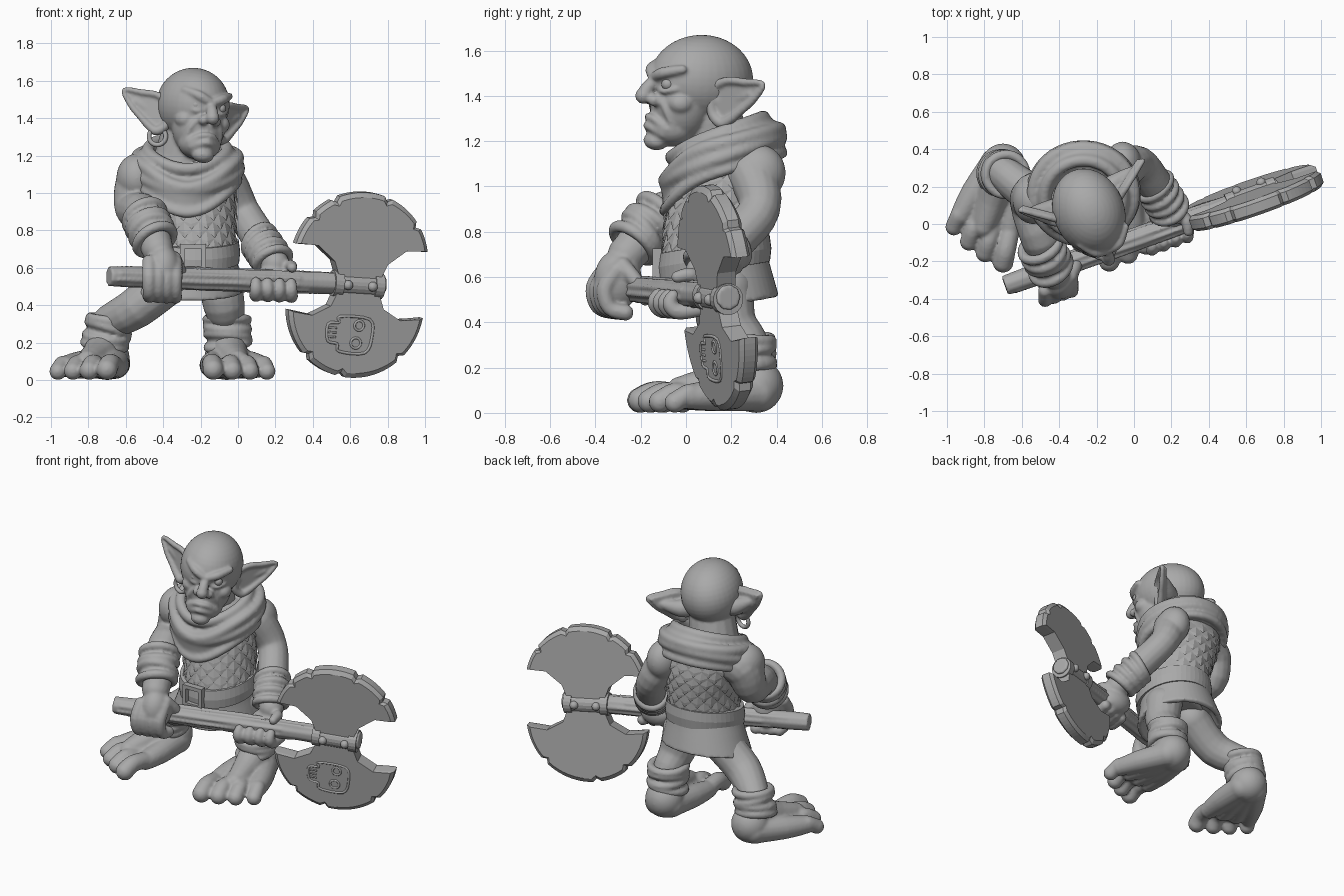
import bpy, bmesh, math, random
from mathutils import Vector as V, Matrix as M

random.seed(4)
cube = bpy.data.objects.get("Cube")
if cube:
    bpy.data.objects.remove(cube)

grey = bpy.data.materials.new("clay_grey")
grey.use_nodes = True
grey.diffuse_color = (0.4, 0.4, 0.4, 1)
grey.node_tree.nodes["Principled BSDF"].inputs["Base Color"].default_value = (0.4, 0.4, 0.4, 1)


def finish(name, bm, voxel=0.0, smooth=3, xf=None):
    """Turn a bmesh into an object; a voxel size blends its parts into one skin."""
    if xf:
        bm.transform(xf)
    bmesh.ops.recalc_face_normals(bm, faces=bm.faces)
    mesh = bpy.data.meshes.new(name)
    bm.to_mesh(mesh)
    bm.free()
    mesh.materials.append(grey)
    ob = bpy.data.objects.new(name, mesh)
    bpy.context.collection.objects.link(ob)
    if voxel:
        rem = ob.modifiers.new("blend", 'REMESH')
        rem.mode, rem.voxel_size, rem.use_smooth_shade = 'VOXEL', voxel, True
        sm = ob.modifiers.new("soften", 'SMOOTH')
        sm.factor, sm.iterations = 0.5, smooth
    return ob


def blob(bm, c, r):
    r = V((r, r, r)) if isinstance(r, float) else V(r)
    mat = M.Translation(c) @ M.Diagonal((*r, 1))
    bmesh.ops.create_uvsphere(bm, u_segments=36, v_segments=20, radius=1, matrix=mat)


def bridge(bm, rings, closed=False):
    n = len(rings[0])
    for i in range(len(rings) - (not closed)):
        a, b = rings[i], rings[(i + 1) % len(rings)]
        for j in range(n):
            k = (j + 1) % n
            bm.faces.new((a[j], a[k], b[k], b[j]))
    if not closed:
        bm.faces.new(rings[0])
        bm.faces.new(rings[-1])


def sweep(bm, pts, rad, closed=False, n=16, sub=4, ball=True):
    """Round tube through points, with a radius at each and ball or flat ends."""
    pts = [V(p) for p in pts]
    m = len(pts)
    rad = [rad] * m if isinstance(rad, float) else rad
    at = (lambda i: i % m) if closed else (lambda i: min(max(i, 0), m - 1))
    path = []
    for i in range(m if closed else m - 1):
        p0, p1, p2, p3 = (pts[at(i + k)] for k in (-1, 0, 1, 2))
        for t in (k / sub for k in range(sub)):
            p = p1 + (p2 - p0) * t / 2 + (p0 - 2.5 * p1 + 2 * p2 - p3 / 2) * t * t \
                + (p1 * 1.5 - p0 / 2 - p2 * 1.5 + p3 / 2) * t ** 3
            path.append((p, rad[i] * (1 - t) + rad[at(i + 1)] * t))
    if not closed:
        path.append((pts[-1], rad[-1]))
        for e in (0, -1) if ball else ():
            blob(bm, pts[e], float(rad[e]))
    rings, side, k = [], None, len(path)
    for i, (p, r) in enumerate(path):
        a, b = (path[(i - 1) % k][0], path[(i + 1) % k][0]) if closed else \
            (path[max(i - 1, 0)][0], path[min(i + 1, k - 1)][0])
        d = (b - a).normalized()
        side = d.orthogonal() if side is None else side - d * side.dot(d)
        side.normalize()
        up = d.cross(side)
        rings.append([bm.verts.new(p + r * (side * math.cos(w) + up * math.sin(w)))
                      for w in (math.tau * j / n for j in range(n))])
    bridge(bm, rings, closed)


def hoop(bm, c, axis, R, r):
    a = V(axis).normalized()
    u = a.orthogonal().normalized()
    w = a.cross(u)
    sweep(bm, [V(c) + R * (u * math.cos(t) + w * math.sin(t))
               for t in (math.tau * i / 14 for i in range(14))], r, closed=True, n=10, sub=2)


def wraps(name, p0, p1, R, r, n):
    """Uneven cloth strips wound round a limb."""
    bm, p0, p1 = bmesh.new(), V(p0), V(p1)
    for i in range(n):
        tilt = V([random.uniform(-0.16, 0.16) for _ in range(3)])
        hoop(bm, p0.lerp(p1, i / (n - 1)), (p1 - p0).normalized() + tilt, R, r)
    sweep(bm, [p0, p1], R, n=20, ball=False)
    finish(name, bm, 0.01, 2)


def loft(bm, rows, n=48, drape=0.0):
    """Rows of cx, cy, cz, rx, ry and slope of height along y."""
    rings = []
    for cx, cy, cz, rx, ry, sl in rows:
        ring = []
        for t in (math.tau * j / n for j in range(n)):
            y = ry * math.sin(t)
            ring.append(bm.verts.new((cx + rx * math.cos(t), cy + y,
                                      cz + sl * y - drape * max(0, -math.sin(t)) ** 3)))
        rings.append(ring)
    bridge(bm, rings)


# Legs with broad bare feet
def leg(side, s, heel, k, hip, knee):
    bm, heel = bmesh.new(), V(heel)
    f, o = V((s * k, -1, 0)).normalized(), V((s, k, 0)).normalized()
    pt = lambda a, b, z: heel + f * a + o * b + V((0, 0, z))
    ankle = pt(0.04, 0, 0.19)
    sweep(bm, [hip, knee, pt(0.03, 0, 0.29), ankle], [0.12, 0.112, 0.09, 0.09])
    blob(bm, pt(0, 0, 0.12), 0.12)
    sweep(bm, [ankle, pt(0.16, 0, 0.135), pt(0.34, 0, 0.1)], [0.1, 0.088, 0.06])
    for b, ln, r in ((-0.14, 0.49, 0.056), (-0.045, 0.47, 0.052), (0.045, 0.44, 0.049), (0.135, 0.39, 0.046)):
        sweep(bm, [pt(0, b * 0.3, 0.09), pt(0.18, b * 0.75, 0.08), pt(0.32, b, 0.072)], [0.085, 0.073, 0.056])
        sweep(bm, [pt(0.3, b, 0.075), pt(ln - 0.07, b * 1.08, 0.088), pt(ln, b * 1.12, r)], [r * 0.9, r * 0.95, r])
    finish(side + "_leg", bm, 0.01, 3)
    wraps(side + "_ankle_wraps", pt(0.04, 0, 0.19), pt(0.03, 0, 0.31).lerp(V(knee), 0.15), 0.108, 0.026, 4)


leg("right", -1, (-0.7, 0.31, 0), 0.32, (-0.35, 0.16, 0.54), (-0.545, 0.165, 0.385))
leg("left", 1, (-0.06, 0.31, 0), 0.17, (-0.1, 0.18, 0.55), (-0.075, 0.2, 0.4))

# Torso covered in diamond scales
body = [(-0.22, 0.12, 0.55, 0.2, 0.2, 0), (-0.22, 0.12, 0.7, 0.21, 0.22, 0), (-0.23, 0.14, 0.85, 0.215, 0.23, 0),
        (-0.255, 0.16, 1.0, 0.24, 0.235, 0), (-0.275, 0.17, 1.12, 0.25, 0.22, 0), (-0.27, 0.16, 1.22, 0.16, 0.16, 0)]
bm = bmesh.new()
loft(bm, body)
finish("torso", bm, 0.015, 3)


def skin(t, z, off):
    for a, b in zip(body, body[1:]):
        if a[2] <= z <= b[2]:
            c = [p + (q - p) * (z - a[2]) / (b[2] - a[2]) for p, q in zip(a, b)]
            return V((c[0] + (c[3] + off) * math.cos(t), c[1] + (c[4] + off) * math.sin(t), z))


bm = bmesh.new()
step, rise = math.tau / 17, 0.046
for row in range(9):
    for col in range(17):
        t, z = (col + row % 2 / 2) * step, 0.71 + row * rise
        rim = [bm.verts.new(skin(t + dt * step / 2, z + dz * rise, off))
               for dt, dz, off in ((0, 1, -0.002), (1, 0, 0.002), (0, -0.95, 0.012), (-1, 0, 0.002))]
        tip = bm.verts.new(skin(t, z - rise * 0.3, 0.011))
        for i in range(4):
            bm.faces.new((rim[i], rim[(i + 1) % 4], tip))
finish("scale_mail", bm)

# Skirt, belt and buckle
bm = bmesh.new()
loft(bm, [(-0.23, 0.13, 0.7, 0.215, 0.22, 0.16), (-0.245, 0.14, 0.6, 0.245, 0.235, 0.17),
          (-0.26, 0.15, 0.47, 0.285, 0.26, 0.18), (-0.26, 0.15, 0.465, 0.255, 0.23, 0.18),
          (-0.25, 0.15, 0.54, 0.21, 0.2, 0.18)])
finish("tunic_skirt", bm, 0.01, 3)
bm = bmesh.new()
loft(bm, [(-0.23, 0.125, z, r, r + 0.01, 0.17) for z, r in
          ((0.625, 0.205), (0.627, 0.236), (0.685, 0.242), (0.745, 0.234), (0.747, 0.205))])
finish("belt", bm).data.shade_flat()
bm = bmesh.new()
for x, z, w, h in ((0, 0.058, 0.14, 0.024), (0, -0.058, 0.14, 0.024), (0.058, 0, 0.024, 0.14), (-0.058, 0, 0.024, 0.14)):
    bmesh.ops.create_cube(bm, size=1, matrix=M.Translation((-0.24 + x, -0.128, 0.655 + z)) @ M.Diagonal((w, 0.04, h, 1)))
finish("belt_buckle", bm)

# Draped scarf with rolled folds
bm = bmesh.new()
loft(bm, [(-0.25, 0.14, 1.2, 0.17, 0.17, 0.4), (-0.25, 0.14, 1.23, 0.21, 0.21, 0.38), (-0.27, 0.16, 1.19, 0.28, 0.265, 0.32),
          (-0.28, 0.165, 1.13, 0.29, 0.275, 0.28), (-0.28, 0.165, 1.07, 0.27, 0.265, 0.3),
          (-0.27, 0.165, 1.06, 0.2, 0.2, 0.3)], drape=0.07)
for cy, cz, rx, ry, sl, r, d in ((0.14, 1.23, 0.21, 0.2, 0.36, 0.034, 0.03), (0.16, 1.19, 0.27, 0.25, 0.25, 0.034, 0.1),
                                 (0.165, 1.13, 0.28, 0.255, 0.34, 0.03, 0.03), (0.165, 1.07, 0.27, 0.26, 0.3, 0.026, 0.1)):
    sweep(bm, [(-0.27 + rx * math.cos(t), cy + ry * math.sin(t),
                cz + sl * ry * math.sin(t) - d * max(0, -math.sin(t)) ** 3)
               for t in (math.tau * i / 20 for i in range(20))], r, closed=True)
finish("scarf", bm, 0.011, 9)

# Head: skull, jaw, hooked nose, heavy brow and frown
turn = M.Translation((-0.235, 0.065, 1.42)) @ M.Rotation(math.radians(22), 4, 'Z') \
    @ M.Rotation(math.radians(8), 4, 'Y') @ M.Translation((0, 0, -1.42))
bm = bmesh.new()
blob(bm, (-0.012, 0.005, 1.47), (0.19, 0.235, 0.198))
blob(bm, (0, -0.09, 1.36), (0.145, 0.135, 0.17))
blob(bm, (0, -0.13, 1.26), (0.115, 0.115, 0.085))
blob(bm, (0, -0.2, 1.2), (0.06, 0.055, 0.042))
sweep(bm, [(0, 0.08, 1.15), (0, 0.04, 1.35)], [0.16, 0.14])
sweep(bm, [(0, -0.205, 1.48), (0, -0.25, 1.44), (0, -0.272, 1.4)], [0.024, 0.03, 0.036])
sweep(bm, [(-0.085, -0.185, 1.262), (-0.04, -0.225, 1.298), (0, -0.238, 1.305), (0.04, -0.225, 1.298), (0.085, -0.185, 1.262)], 0.017)
sweep(bm, [(-0.07, -0.195, 1.238), (0, -0.245, 1.268), (0.07, -0.195, 1.238)], 0.018)
for s in (-1, 1):
    blob(bm, (s * 0.036, -0.235, 1.385), 0.027)
    blob(bm, (s * 0.1, -0.13, 1.38), (0.055, 0.06, 0.05))
    sweep(bm, [(s * 0.015, -0.225, 1.487), (s * 0.07, -0.212, 1.512), (s * 0.13, -0.145, 1.535)], [0.024, 0.026, 0.02])
    sweep(bm, [(s * 0.045, -0.21, 1.4), (s * 0.085, -0.19, 1.34), (s * 0.095, -0.16, 1.27)], 0.017)
    sweep(bm, [(s * 0.035, -0.212, 1.437), (s * 0.075, -0.208, 1.43), (s * 0.115, -0.165, 1.445)], 0.012)
finish("head", bm, 0.0085, 4, turn)
bm = bmesh.new()
for s in (-1, 1):
    blob(bm, (s * 0.072, -0.188, 1.462), 0.028)
finish("eyes", bm, xf=turn).data.shade_smooth()

# Pointed cupped ears, fleshy behind, with one ring
outline = ((-0.02, 0.03), (0.05, 0.075), (0.14, 0.08), (0.24, 0.082), (0.19, 0.005), (0.13, -0.05), (0.075, -0.095), (0.03, -0.115), (-0.02, -0.07))
for side, s in (("right", -1), ("left", 1)):
    bm = bmesh.new()
    out, face = V((s * 0.81, 0.58, 0)), V((s * 0.58, -0.81, 0))
    rim = [V((s * 0.165, 0.01, 1.42)) + out * a + V((0, 0, b)) for a, b in outline]
    bridge(bm, [[bm.verts.new(p - face * 0.03 * k) for p in rim] for k in (0, 1)])
    sweep(bm, rim, [0.022, 0.018, 0.017, 0.012, 0.017, 0.018, 0.022, 0.026, 0.024], closed=True)
    root = rim[0].lerp(rim[-1], 0.5) - face * 0.065
    sweep(bm, [root, root + out * 0.08 + face * 0.01, root + out * 0.19 + face * 0.05 + V((0, 0, 0.05))], [0.075, 0.055, 0.022])
    finish(side + "_ear", bm, 0.008, 3, turn)
bm = bmesh.new()
hoop(bm, (-0.185, 0.02, 1.275), (0.5, 0.8, 0), 0.045, 0.013)
finish("ear_ring", bm, xf=turn).data.shade_smooth()

# Arms, forearm wraps and gripping hands
bm = bmesh.new()
sweep(bm, [(-0.45, 0.18, 1.1), (-0.53, 0.15, 1.06), (-0.56, 0.1, 0.92), (-0.5, -0.08, 0.88), (-0.43, -0.26, 0.7)],
      [0.12, 0.125, 0.1, 0.105, 0.085])
blob(bm, (-0.54, 0.13, 1.08), (0.11, 0.13, 0.13))
blob(bm, (-0.4, -0.3, 0.59), (0.092, 0.105, 0.13))
along = V((0.94, 0.33, -0.03))
for i in range(4):
    p = V((-0.4, -0.25, 0)) + along * (i * 0.05 - 0.08)
    sweep(bm, [p + V(q) for q in ((0, -0.08, 0.63), (0, -0.13, 0.55), (0, -0.11, 0.465), (0, -0.04, 0.445))], [0.038, 0.038, 0.034, 0.036])
sweep(bm, [(-0.34, -0.28, 0.65), (-0.31, -0.22, 0.58), (-0.31, -0.18, 0.5)], [0.038, 0.034, 0.028])
finish("right_arm", bm, 0.01, 3)
wraps("right_forearm_wraps", (-0.5, -0.12, 0.87), (-0.445, -0.23, 0.75), 0.105, 0.028, 4)
bm = bmesh.new()
sweep(bm, [(-0.12, 0.24, 1.08), (-0.06, 0.29, 1.05), (0.025, 0.325, 0.9), (0.11, 0.215, 0.765), (0.2, 0.07, 0.62)],
      [0.11, 0.11, 0.092, 0.095, 0.075])
blob(bm, (-0.06, 0.32, 1.06), (0.1, 0.12, 0.125))
blob(bm, (0.19, 0.04, 0.53), (0.11, 0.075, 0.085))
for i in range(4):
    p = V((0.19, -0.02, 0)) + along * (i * 0.067 - 0.1)
    sweep(bm, [p + V(q) for q in ((0, 0.04, 0.46), (0, -0.05, 0.45), (0, -0.085, 0.485), (0, -0.07, 0.52))], [0.034, 0.036, 0.034, 0.028])
sweep(bm, [(0.24, 0.06, 0.58), (0.28, 0.02, 0.61), (0.29, -0.04, 0.6)], [0.035, 0.033, 0.027])
finish("left_arm", bm, 0.01, 3)
wraps("left_forearm_wraps", (0.115, 0.2, 0.74), (0.185, 0.085, 0.64), 0.093, 0.025, 4)

# Axe handle of rough wood
butt, end = V((-0.69, -0.33, 0.555)), V((0.78, 0.19, 0.51))
bm = bmesh.new()
sweep(bm, [butt.lerp(end, i / 12) for i in range(13)], [0.058 + random.uniform(-0.004, 0.004) for _ in range(13)], n=9, ball=False)
for i in range(9):
    a = math.tau * i / 9
    o = V((-0.33 * math.cos(a), 0.94 * math.cos(a), math.sin(a))) * 0.05
    t = random.uniform(0.01, 0.25)
    sweep(bm, [butt.lerp(end, t) + o, butt.lerp(end, t + 0.35) + o * 1.1, butt.lerp(end, t + 0.65) + o], 0.012, n=6)
finish("axe_handle", bm, 0.009, 1)

# Axe head: two lobed blades, socket, rivets and a carved skull
u = V((0.94, 0.335, -0.06)).normalized()
w = V((0.06, -0.1, 1))
w = (w - u * w.dot(u)).normalized()
v = w.cross(u)
frame = M.Translation((0.635, 0.14, 0.51)) @ M((u, v, w)).transposed().to_4x4()
for name, s, start, low, chips in (("upper_blade", 1, 13, 0.2, (6, 15, 27, 33)), ("lower_blade", -1, 6, 0.175, (9, 22, 30))):
    bm = bmesh.new()
    edge = []
    for i in range(41):
        a, r = math.radians(start + i * (180 - 2 * start) / 40), 0.362 if i in chips else 0.384
        edge.append((r * math.cos(a), 0.115 + r * math.sin(a)))
    half = ((0.25, low), (0.15, 0.12), (0.11, 0.02))
    edge += [(-x, z) for x, z in half] + list(half[::-1])
    inset = [(x * 0.94, 0.24 + (z - 0.24) * 0.9) if i < 41 else (x, z) for i, (x, z) in enumerate(edge)]
    bridge(bm, [[bm.verts.new((x, y, s * z)) for x, z in pts] for pts, y in
                ((inset, -0.044), (edge, -0.026), (edge, 0.026), (inset, 0.044))])
    finish(name, bm, xf=frame)
bm = bmesh.new()
along_x = M.Rotation(math.pi / 2, 4, 'Y')
for x, r, d in ((0, 0.062, 0.28), (-0.115, 0.07, 0.05), (0.115, 0.07, 0.05)):
    bmesh.ops.create_cone(bm, cap_ends=True, segments=20, radius1=r, radius2=r, depth=d, matrix=M.Translation((x, 0, 0)) @ along_x)
for x in (-0.07, 0.07):
    for y in (-0.062, 0.062):
        blob(bm, (x, y, 0), 0.026)
finish("axe_socket", bm, xf=frame)
bm = bmesh.new()
skull = ((-0.094, -0.173), (0.076, -0.178), (0.098, -0.27), (0.065, -0.36), (-0.08, -0.36), (-0.095, -0.32),
         (-0.15, -0.305), (-0.156, -0.216), (-0.094, -0.205))
sweep(bm, [(x, -0.042, z) for x, z in skull], 0.008, closed=True, n=8)
for c, r in (((0.02, -0.042, -0.215), 0.026), ((0.01, -0.042, -0.31), 0.028)):
    hoop(bm, c, (0, 1, 0), r, 0.007)
for z in (-0.235, -0.26, -0.285):
    sweep(bm, [(-0.15, -0.042, z), (-0.105, -0.042, z)], 0.006, n=6, ball=False)
finish("skull_carving", bm, xf=frame).data.shade_smooth()
